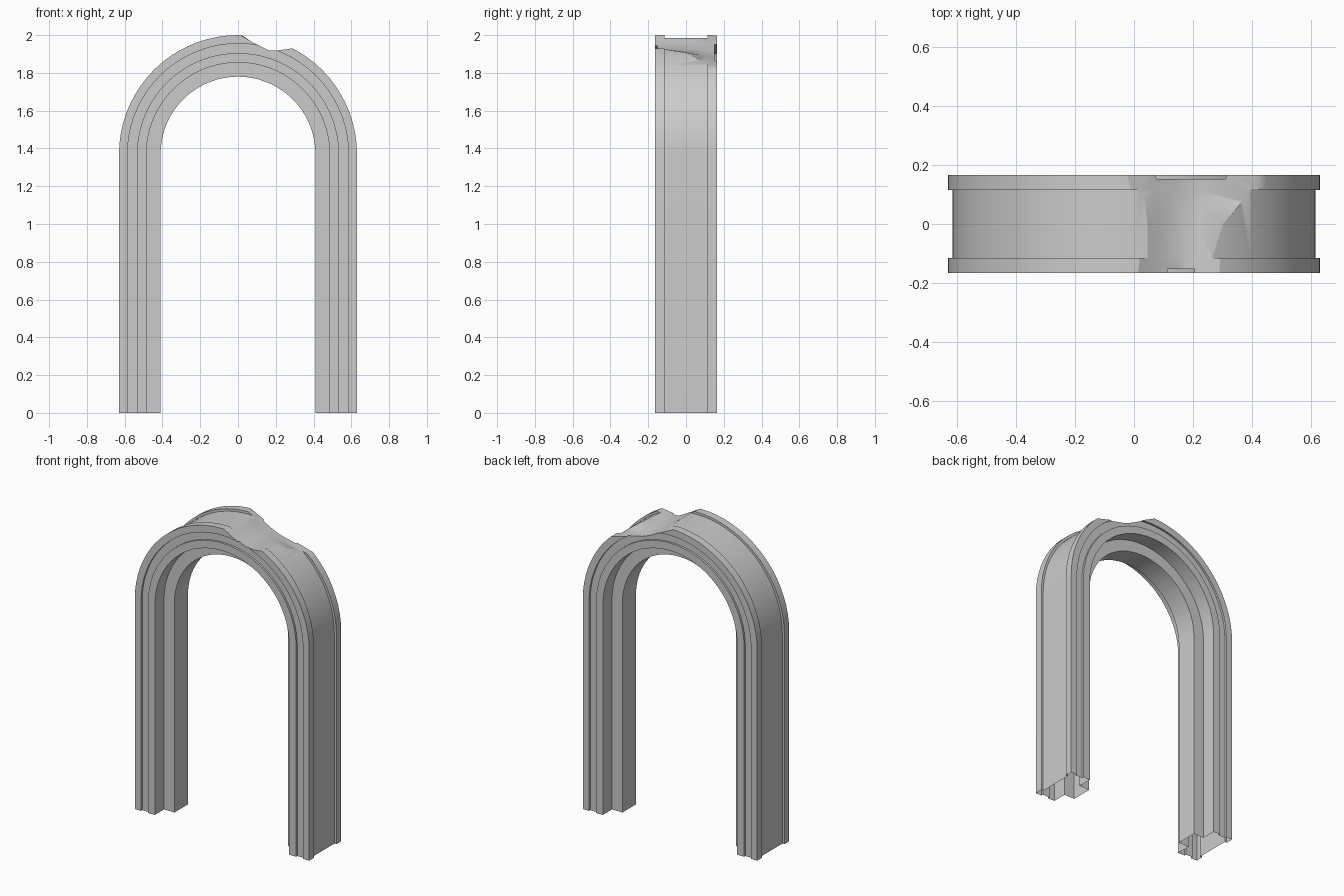
import bpy, bmesh, math

if "Cube" in bpy.data.objects:
    bpy.data.objects.remove(bpy.data.objects["Cube"])

SPRING = 1.37      # height where the arch starts to curve
SEGS = 36


def add_object(name, bm):
    bmesh.ops.recalc_face_normals(bm, faces=bm.faces)
    mesh = bpy.data.meshes.new(name)
    bm.to_mesh(mesh)
    bm.free()
    obj = bpy.data.objects.new(name, mesh)
    bpy.context.collection.objects.link(obj)
    return obj


# Moulding cross-section (radius, y): front half, then mirrored to the back
half = [(0.615, -0.115), (0.63, -0.115), (0.63, -0.165), (0.585, -0.165),
        (0.585, -0.152), (0.535, -0.152), (0.535, -0.165), (0.485, -0.165),
        (0.485, -0.07), (0.41, -0.07)]
profile = half + [(r, -y) for r, y in reversed(half)]

# Path stations: (side factor, lift factor, base height)
stations = [(1, 0, 0)]
stations += [(math.cos(math.pi * i / SEGS), math.sin(math.pi * i / SEGS), SPRING)
             for i in range(SEGS + 1)]
stations += [(-1, 0, 0)]

# Arch swept along the path
bm = bmesh.new()
rings = [[bm.verts.new((r * c, y, base + r * s)) for r, y in profile]
         for c, s, base in stations]
n = len(profile)
for a, b in zip(rings, rings[1:]):
    for i in range(n):
        j = (i + 1) % n
        bm.faces.new((a[i], a[j], b[j], b[i]))
bm.faces.new(rings[0])
bm.faces.new(rings[-1])
arch = add_object("stone_arch", bm)

# Broken notch at the top: (x, z) section at several depths
rows = {
    -0.18: [(-.09, 2.06), (.012, 2.0), (.08, 1.96), (.16, 1.92), (.20, 1.918), (.29, 1.93), (.41, 1.945)],
    -0.115: [(-.06, 2.05), (.045, 1.983), (.08, 1.96), (.16, 1.92), (.20, 1.917), (.265, 1.925), (.41, 1.94)],
    0.0: [(-.06, 2.05), (.045, 1.983), (.08, 1.96), (.15, 1.92), (.22, 1.91), (.30, 1.907), (.43, 1.90)],
    0.07: [(-.07, 2.04), (.04, 1.982), (.08, 1.957), (.14, 1.92), (.23, 1.895), (.36, 1.868), (.48, 1.85)],
    0.115: [(-.09, 2.04), (.02, 1.985), (.07, 1.955), (.14, 1.917), (.22, 1.888), (.39, 1.846), (.52, 1.82)],
    0.18: [(-.14, 2.05), (-.03, 2.0), (.07, 1.951), (.14, 1.915), (.20, 1.888), (.315, 1.863), (.43, 1.83)],
}
rows[0.18][-1:] = [(.56, 1.795)]
bm = bmesh.new()
low = [[bm.verts.new((x, y, z)) for x, z in pts] for y, pts in rows.items()]
high = [[bm.verts.new((x, y, 2.3)) for x, z in pts] for y, pts in rows.items()]
R, C = len(low), len(low[0])
for grid in (low, high):
    for j in range(R - 1):
        for i in range(C - 1):
            bm.faces.new((grid[j][i], grid[j][i + 1], grid[j + 1][i + 1], grid[j + 1][i]))
for j in (0, R - 1):
    for i in range(C - 1):
        bm.faces.new((low[j][i], low[j][i + 1], high[j][i + 1], high[j][i]))
for i in (0, C - 1):
    for j in range(R - 1):
        bm.faces.new((low[j][i], low[j + 1][i], high[j + 1][i], high[j][i]))
bmesh.ops.triangulate(bm, faces=bm.faces)
cutter = add_object("notch_cutter", bm)
cutter.hide_render = True

bpy.context.view_layer.objects.active = arch
arch.select_set(True)
mod = arch.modifiers.new("notch", 'BOOLEAN')
mod.operation = 'DIFFERENCE'
mod.solver = 'EXACT'
mod.object = cutter
bpy.ops.object.modifier_apply(modifier=mod.name)
bpy.data.objects.remove(cutter)

# Leave the feet open underneath
bm = bmesh.new()
bm.from_mesh(arch.data)
feet = [f for f in bm.faces if all(v.co.z < 0.001 for v in f.verts)]
bmesh.ops.delete(bm, geom=feet, context='FACES_ONLY')
bm.to_mesh(arch.data)
bm.free()

bpy.ops.object.shade_smooth_by_angle(angle=math.radians(30))
